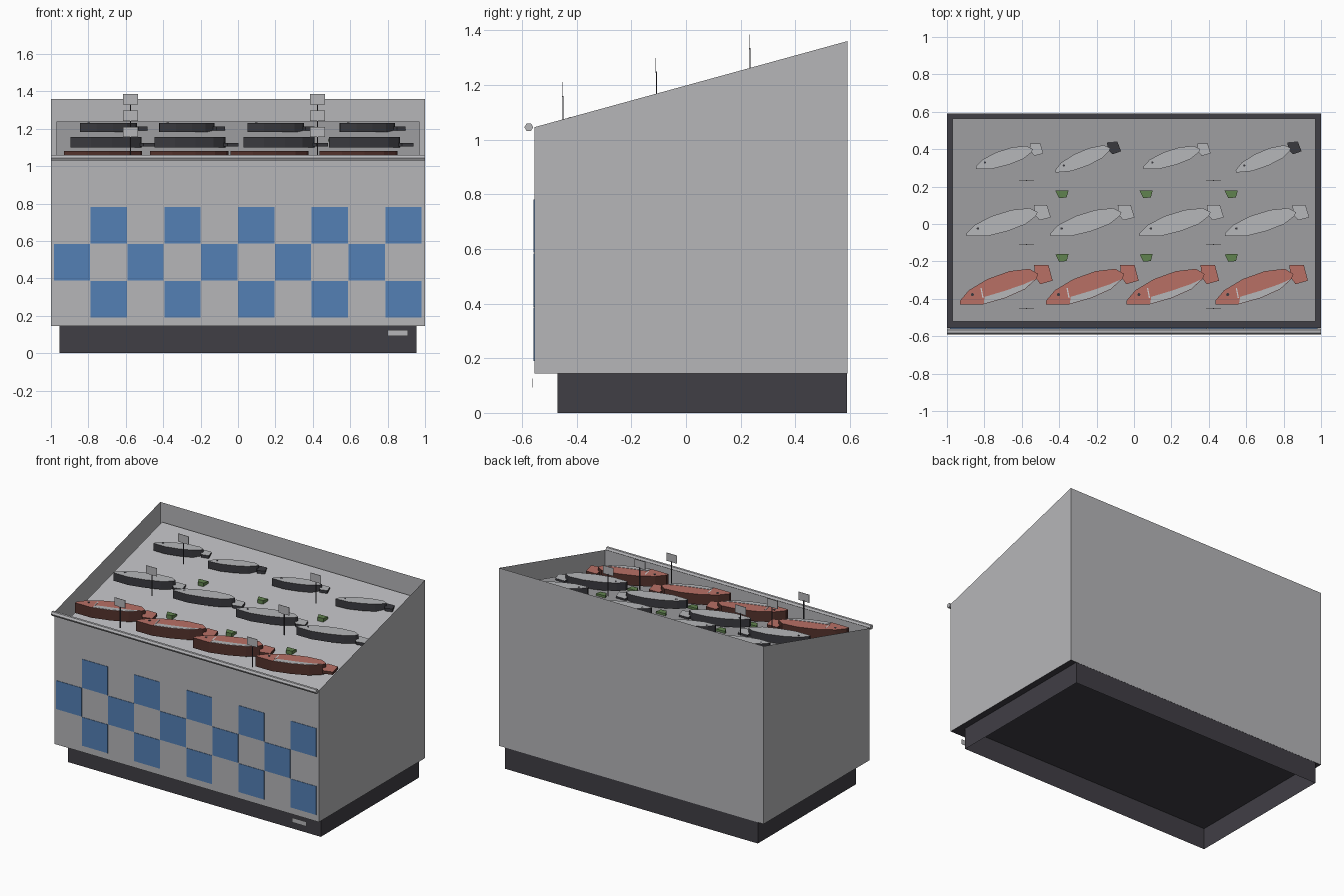
import bpy, bmesh, math
from mathutils import Matrix, Vector

cube = bpy.data.objects.get("Cube")
if cube:
    bpy.data.objects.remove(cube, do_unlink=True)


def material(name, *srgb):
    """Flat material from 0-255 display values."""
    lin = [((c / 255 + 0.055) / 1.055) ** 2.4 for c in srgb] + [1]
    m = bpy.data.materials.new(name)
    m.use_nodes = True
    m.diffuse_color = lin
    m.node_tree.nodes["Principled BSDF"].inputs["Base Color"].default_value = lin
    return m


STEEL = material("steel grey", 182, 182, 185)
DARK = material("charcoal", 64, 62, 69)
BLUE = material("tile blue", 84, 128, 181)
SILVER = material("silver fish", 182, 183, 186)
SLATE = material("dark fish side", 58, 58, 63)
RED = material("red fish", 184, 112, 101)
BROWN = material("red fish side", 84, 50, 44)
GREEN = material("herb green", 96, 130, 78)
WHITE = material("card white", 206, 206, 208)


def finish(name, bm, *mats):
    me = bpy.data.meshes.new(name)
    bm.to_mesh(me)
    bm.free()
    for m in mats:
        me.materials.append(m)
    ob = bpy.data.objects.new(name, me)
    bpy.context.collection.objects.link(ob)
    return ob


def sheet(name, quads, mat):
    bm = bmesh.new()
    for q in quads:
        bm.faces.new([bm.verts.new(p) for p in q])
    bmesh.ops.remove_doubles(bm, verts=bm.verts, dist=0.0005)
    return finish(name, bm, mat)


def box(name, x0, x1, y0, y1, z0, z1, mat):
    bm = bmesh.new()
    bmesh.ops.create_cube(bm, size=1)
    for v in bm.verts:
        v.co = ((x0 + x1) / 2 + v.co.x * (x1 - x0),
                (y0 + y1) / 2 + v.co.y * (y1 - y0),
                (z0 + z1) / 2 + v.co.z * (z1 - z0))
    return finish(name, bm, mat)


def prism(name, outline, z0, z1, top_mat, side_mat):
    """Flat outline raised from z0 to z1, with its own top colour."""
    bm = bmesh.new()
    face = bm.faces.new([bm.verts.new((x, y, z0)) for x, y in outline])
    out = bmesh.ops.extrude_face_region(bm, geom=[face])
    for v in out["geom"]:
        if isinstance(v, bmesh.types.BMVert):
            v.co.z = z1
    bmesh.ops.recalc_face_normals(bm, faces=bm.faces)
    for f in bm.faces:
        f.material_index = 0 if f.normal.z > 0.5 else 1
    return finish(name, bm, top_mat, side_mat)


def walls(x0, x1, y0, y1, z, top):
    """Four upright quads facing outward; top(y) gives the upper edge."""
    ring = [(x0, y0), (x1, y0), (x1, y1), (x0, y1)]
    return [[(*a, z), (*b, z), (*b, top(b[1])), (*a, top(a[1]))]
            for a, b in zip(ring, ring[1:] + ring[:1])]


FRONT, BACK, FLOOR = -0.555, 0.59, 0.145


def rim(y):
    return 1.045 + 0.275 * (y - FRONT)


def bed(y):
    return 1.24 + 0.276 * (y - 0.565)


# Counter: sloped shell, dark floor, hollow plinth, floating display bed
sheet("counter_shell", walls(-1, 1, FRONT, BACK, FLOOR, rim), STEEL)
sheet("counter_floor", [[(-1, FRONT, FLOOR), (-1, BACK, FLOOR),
                         (1, BACK, FLOOR), (1, FRONT, FLOOR)]], DARK)
sheet("plinth", walls(-0.955, 0.955, -0.47, BACK - 0.001, 0, lambda y: FLOOR), DARK)
sheet("display_bed", [[(-0.97, -0.52, bed(-0.52)), (0.97, -0.52, bed(-0.52)),
                       (0.97, 0.565, bed(0.565)), (-0.97, 0.565, bed(0.565))]], STEEL)

# Front rail
bm = bmesh.new()
bmesh.ops.create_cone(bm, cap_ends=True, segments=6, radius1=0.016, radius2=0.016, depth=2,
                      matrix=Matrix.Translation((0, -0.575, 1.045)) @ Matrix.Rotation(math.pi / 2, 4, "Y"))
finish("front_rail", bm, STEEL)

# Checkered front tiles
pitch = 0.197
for row in range(3):
    for col in range((row + 1) % 2, 10, 2):
        x, z = -0.985 + col * pitch, 0.19 + row * 0.198
        box("front_tile", x, x + pitch - 0.003, FRONT - 0.003, FRONT + 0.001, z, z + 0.195, BLUE)

box("maker_plate", 0.80, 0.91, -0.561, -0.559, 0.093, 0.125, STEEL)

# Fish outlines, measured from the nose
BODY = [(0, 0), (0, .016), (.043, .06), (.134, .107), (.24, .14), (.337, .15),
        (.38, .128), (.37, .107), (.315, .064), (.22, .027), (.11, 0)]
TAIL = [(.365, .115), (.36, .166), (.43, .166), (.45, .10), (.39, .085)]
BELLY = [(.115, .003), (.22, .029), (.315, .066), (.365, .106), (.31, .085), (.22, .058), (.12, .032)]
GILL = [(.109, .026), (.115, .026), (.105, .07), (.099, .07)]
EYE = [(.06 + .008 * math.cos(a * math.pi / 3), .041 + .007 * math.sin(a * math.pi / 3))
       for a in range(6)]


def fish(nose, scale, turn, z0, z1, tail_z, top, side, tail_mat):
    rot = Matrix.Rotation(turn, 2)

    def place(points):
        return [Vector(nose) + rot @ Vector((x * scale[0], y * scale[1])) for x, y in points]

    prism("fish_body", place(BODY), z0, z1, top, side)
    prism("fish_tail", place(TAIL), tail_z, tail_z + 0.02, tail_mat, side)
    prism("fish_eye", place(EYE), z1 - 0.001, z1 + 0.002, SLATE, SLATE)
    if top == RED:
        prism("fish_belly", place(BELLY), z1 - 0.001, z1 + 0.002, SILVER, SILVER)
        prism("fish_gill", place(GILL), z1 - 0.001, z1 + 0.002, WHITE, WHITE)


for x in (-0.93, -0.47, -0.04, 0.435):
    fish((x, -0.43), (1.1, 1.27), 0, 1.01, 1.08, 1.035, RED, BROWN, RED)
for x in (-0.895, -0.447, 0.03, 0.487):
    fish((x, -0.065), (1, 1), 0, 1.10, 1.155, 1.105, SILVER, SLATE, SILVER)
for i, x in enumerate((-0.845, -0.42, 0.05, 0.545)):
    odd = i % 2 and i != 2
    fish((x, 0.275 if odd else 0.295), (0.8, 0.82), 0.09 if odd else 0,
         1.182, 1.232, 1.192, SILVER, SLATE, SLATE if odd else SILVER)

# Price cards on thin posts
for x in (-0.575, 0.425):
    for y, top in ((-0.452, 1.21), (-0.11, 1.298), (0.232, 1.385)):
        box("price_card", x - 0.04, x + 0.04, y - 0.002, y + 0.001, top - 0.055, top, STEEL)
        box("card_post", x - 0.003, x + 0.003, y, y + 0.004, top - 0.2, top - 0.05, DARK)

# Herb sprigs between the rows
for y in (0.16, -0.18):
    for x in (-0.385, 0.065, 0.52):
        leaf = [(x - .035, y + .018), (x - .015, y - .022), (x + .025, y - .018), (x + .035, y + .02)]
        prism("herb_sprig", leaf, bed(y) - 0.005, bed(y) + 0.02, GREEN, GREEN)
